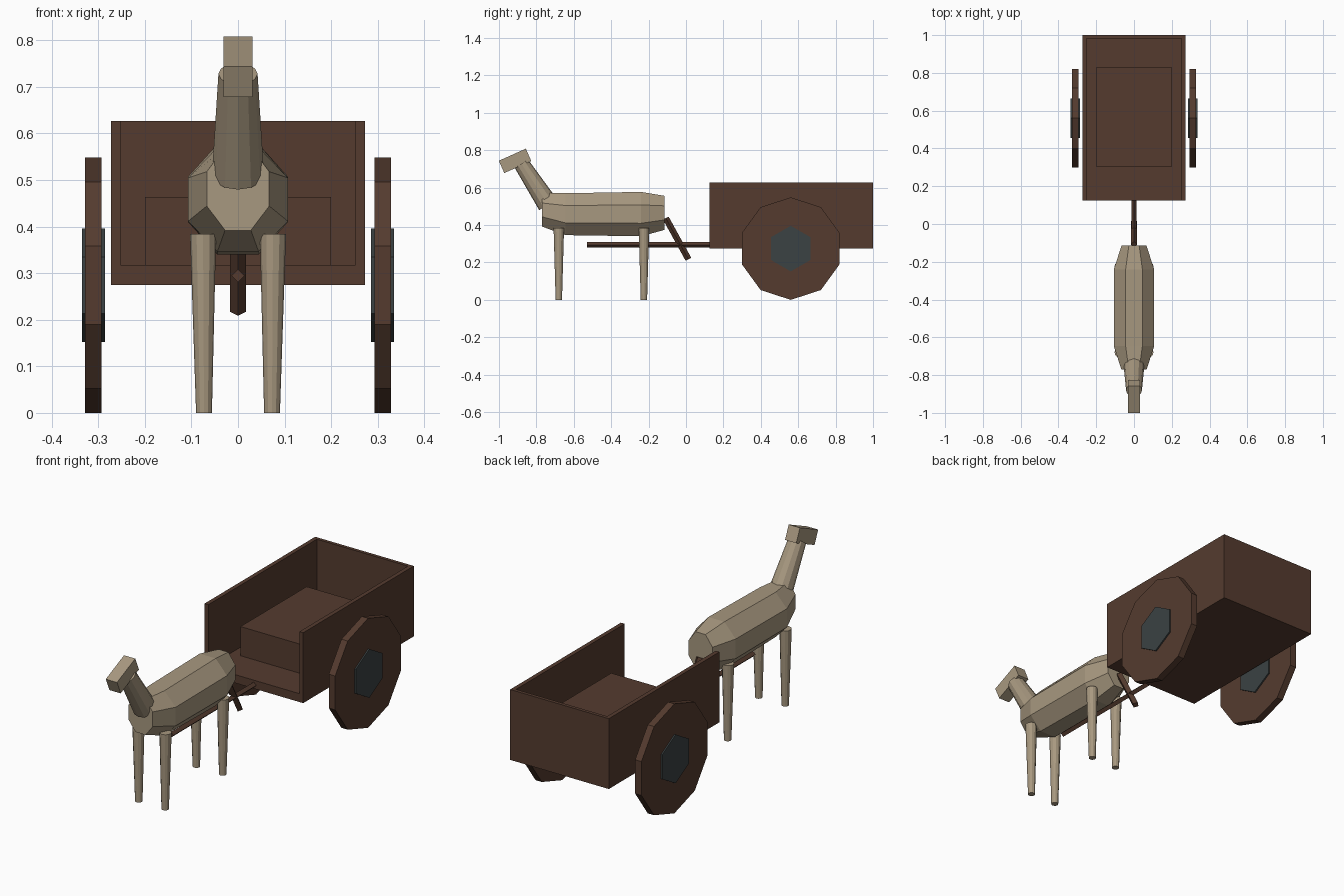
import bpy
import bmesh
from math import radians, pi, cos, sin
from mathutils import Matrix, Vector

cube = bpy.data.objects.get("Cube")
if cube:
    bpy.data.objects.remove(cube, do_unlink=True)


def material(name, colour):
    mat = bpy.data.materials.new(name)
    mat.use_nodes = True
    mat.diffuse_color = (*colour, 1)
    bsdf = next(n for n in mat.node_tree.nodes if n.type == "BSDF_PRINCIPLED")
    bsdf.inputs["Base Color"].default_value = (*colour, 1)
    return mat


wood = material("dark wood", (0.09, 0.044, 0.028))
hide = material("tan hide", (0.39, 0.315, 0.215))
iron = material("grey iron", (0.043, 0.054, 0.056))


def finish(name, bm, mat):
    bmesh.ops.recalc_face_normals(bm, faces=bm.faces)
    mesh = bpy.data.meshes.new(name)
    bm.to_mesh(mesh)
    bm.free()
    mesh.materials.append(mat)
    obj = bpy.data.objects.new(name, mesh)
    bpy.context.collection.objects.link(obj)
    return obj


def box(name, low, high, mat):
    low, high = Vector(low), Vector(high)
    bm = bmesh.new()
    place = Matrix.Translation((low + high) / 2) @ Matrix.Diagonal((*(high - low), 1))
    bmesh.ops.create_cube(bm, size=1, matrix=place)
    return finish(name, bm, mat)


def rod(name, start, end, r1, r2, sides, mat, turn=0.0):
    """Tapered prism between two points, turned about its own axis."""
    start, end = Vector(start), Vector(end)
    axis = end - start
    place = (Matrix.Translation((start + end) / 2)
             @ axis.to_track_quat("Z", "Y").to_matrix().to_4x4()
             @ Matrix.Rotation(turn, 4, "Z"))
    bm = bmesh.new()
    bmesh.ops.create_cone(bm, cap_ends=True, segments=sides, radius1=r1,
                          radius2=r2, depth=axis.length, matrix=place)
    return finish(name, bm, mat)


def disc(name, x1, x2, y, z, radius, sides, mat):
    """Upright polygon plate with one corner pointing up."""
    bm = bmesh.new()
    rings = []
    for x in (x1, x2):
        rings.append([bm.verts.new((x, y + radius * sin(2 * pi * i / sides),
                                    z + radius * cos(2 * pi * i / sides)))
                      for i in range(sides)])
    bm.faces.new(rings[0])
    bm.faces.new(rings[1])
    for i in range(sides):
        j = (i + 1) % sides
        bm.faces.new((rings[0][i], rings[0][j], rings[1][j], rings[1][i]))
    return finish(name, bm, mat)


# Cart box, open at the front, with a crate inside
box("cart_floor", (-0.273, 0.125, 0.275), (0.273, 1.0, 0.317), wood)
box("cart_back_wall", (-0.252, 0.983, 0.317), (0.252, 1.0, 0.627), wood)
box("cargo_crate", (-0.2, 0.305, 0.317), (0.2, 0.828, 0.463), wood)

# Sides, wheels and hubs
for side, s in (("left", 1), ("right", -1)):
    box(f"cart_{side}_wall", (min(s * 0.252, s * 0.273), 0.125, 0.317),
        (max(s * 0.252, s * 0.273), 1.0, 0.627), wood)
    disc(f"{side}_wheel", s * 0.293, s * 0.328, 0.56, 0.274, 0.274, 10, wood)
    disc(f"{side}_hub", s * 0.286, s * 0.335, 0.56, 0.274, 0.122, 6, iron)

# Draw shaft and slanted tail
rod("draw_shaft", (0, -0.53, 0.294), (0, 0.13, 0.294), 0.014, 0.014, 4, wood)
rod("tail", (0, -0.108, 0.437), (0, 0.013, 0.217), 0.017, 0.017, 4, wood)

# Body lofted through octagonal rings: y, half width, bottom, top
bm = bmesh.new()
loops = []
for y, half, low, high in ((-0.77, 0.067, 0.392, 0.57),
                           (-0.645, 0.107, 0.346, 0.57),
                           (-0.24, 0.107, 0.34, 0.577),
                           (-0.115, 0.066, 0.374, 0.556)):
    k = 1 / cos(pi / 8)
    loops.append([bm.verts.new((half * k * cos((i + 0.5) * pi / 4), y,
                                (low + high) / 2
                                + (high - low) / 2 * k * sin((i + 0.5) * pi / 4)))
                  for i in range(8)])
for a, b in zip(loops, loops[1:]):
    for i in range(8):
        j = (i + 1) % 8
        bm.faces.new((a[i], a[j], b[j], b[i]))
bm.faces.new(loops[0])
bm.faces.new(loops[-1])
finish("body", bm, hide)

# Legs
for end, y in (("front", -0.68), ("rear", -0.225)):
    for side, s in (("left", 1), ("right", -1)):
        rod(f"{end}_{side}_leg", (s * 0.073, y, 0), (s * 0.075, y, 0.384),
            0.017, 0.028, 12, hide)

# Neck and tilted head
rod("neck", (0, -0.738, 0.51), (0, -0.88, 0.728), 0.056, 0.042, 12, hide)
head = box("head", (-0.031, -0.079, -0.036), (0.031, 0.079, 0.036), hide)
head.data.transform(Matrix.Translation((0, -0.914, 0.743))
                    @ Matrix.Rotation(radians(24), 4, "X"))
